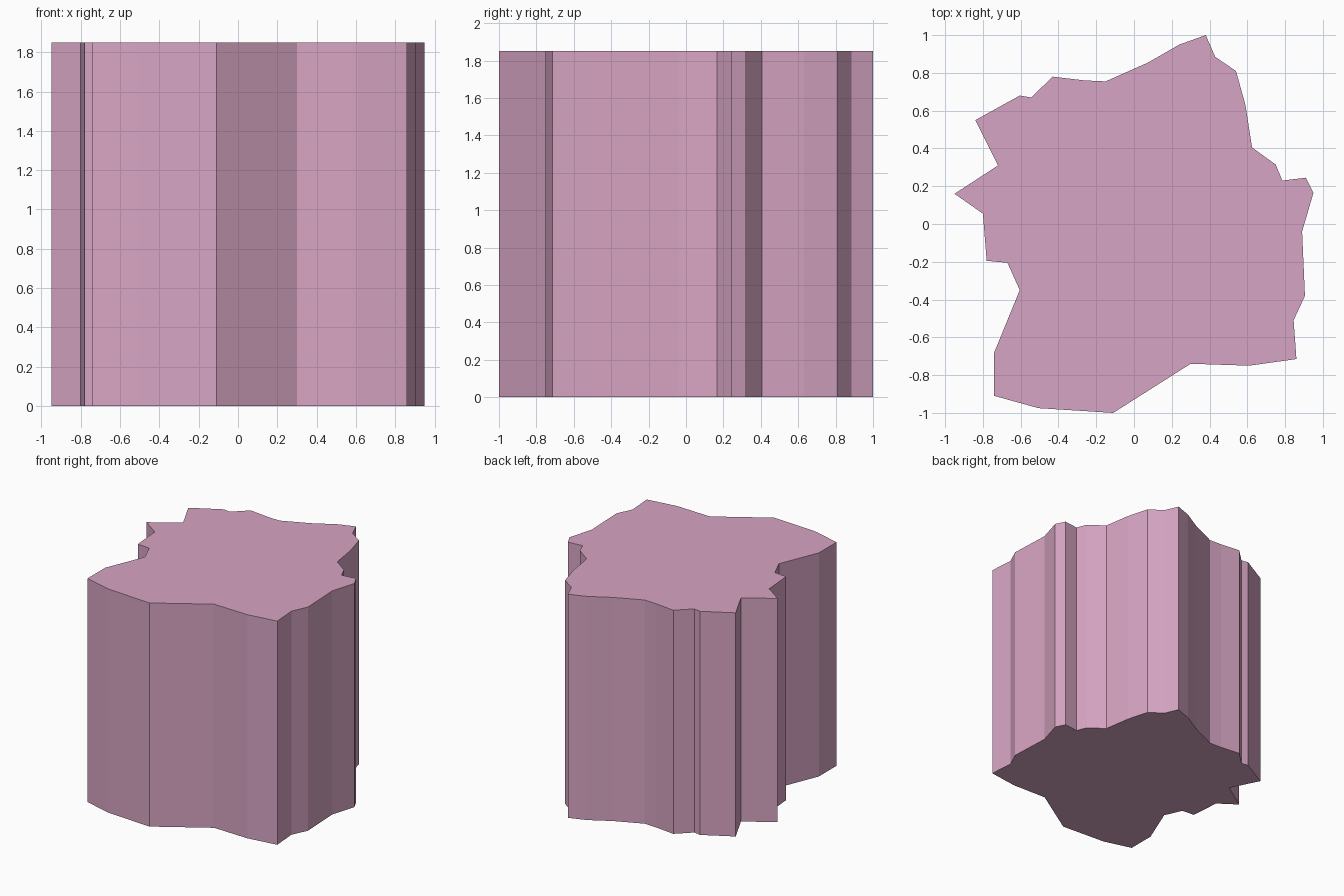
import bpy, bmesh

if "Cube" in bpy.data.objects:
    bpy.data.objects.remove(bpy.data.objects["Cube"])

HEIGHT = 1.85

# Ground outline of the block, counter-clockwise seen from above
OUTLINE = [
    (0.38, 1.0), (0.24, 0.95), (0.075, 0.855), (-0.15, 0.755), (-0.26, 0.76),
    (-0.43, 0.78), (-0.545, 0.67), (-0.605, 0.68), (-0.84, 0.55), (-0.72, 0.31),
    (-0.95, 0.16), (-0.80, 0.055), (-0.78, -0.195), (-0.67, -0.205), (-0.605, -0.35),
    (-0.74, -0.68), (-0.74, -0.91), (-0.505, -0.975), (-0.11, -1.0), (0.30, -0.74),
    (0.61, -0.75), (0.86, -0.715), (0.845, -0.51), (0.905, -0.38), (0.89, -0.04),
    (0.95, 0.165), (0.91, 0.245), (0.785, 0.23), (0.75, 0.315), (0.625, 0.405),
    (0.59, 0.63), (0.54, 0.81), (0.43, 0.885),
]

pink = bpy.data.materials.new("dusty pink")
pink.diffuse_color = (0.68, 0.376, 0.546, 1)
pink.use_nodes = True
pink.node_tree.nodes["Principled BSDF"].inputs["Base Color"].default_value = pink.diffuse_color

# Solid block: outline extruded straight up
bm = bmesh.new()
base = bm.faces.new([bm.verts.new((x, y, 0)) for x, y in OUTLINE])
result = bmesh.ops.extrude_face_region(bm, geom=[base], use_keep_orig=True)
top = [v for v in result["geom"] if isinstance(v, bmesh.types.BMVert)]
bmesh.ops.translate(bm, verts=top, vec=(0, 0, HEIGHT))
bmesh.ops.recalc_face_normals(bm, faces=bm.faces)

mesh = bpy.data.meshes.new("jagged_block")
bm.to_mesh(mesh)
bm.free()
mesh.materials.append(pink)
bpy.context.collection.objects.link(bpy.data.objects.new("jagged_block", mesh))
